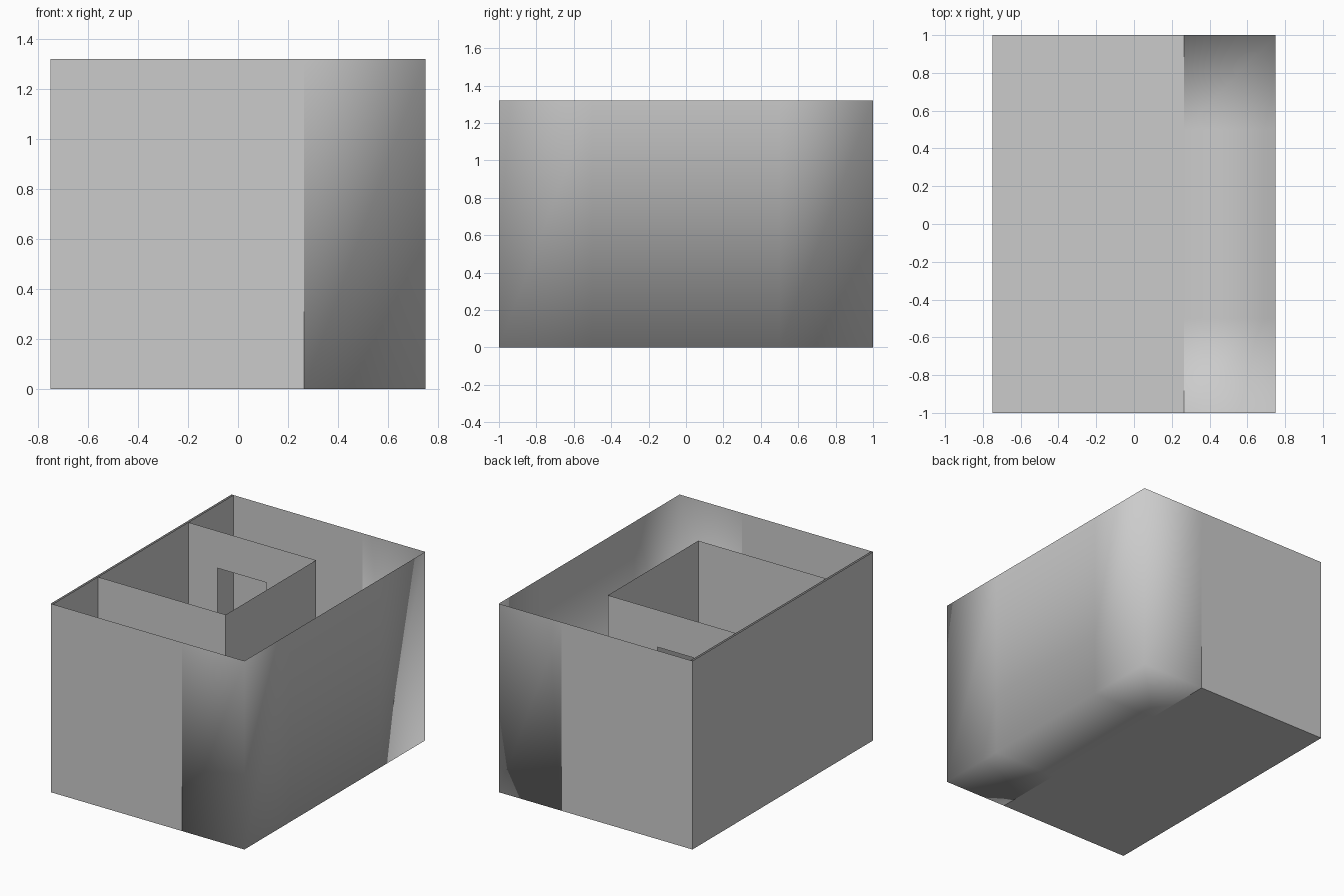
import bpy, bmesh

if "Cube" in bpy.data.objects:
    bpy.data.objects.remove(bpy.data.objects["Cube"])

H = 1.32            # wall height
XL, XR = -0.75, 0.75
XM = 0.265          # where the flat block meets the smooth-shaded side
XI = -0.735         # inner skin of the left wall


def make(name, quads, smooth=False):
    """Build a thin sheet object from (origin, u, v) parallelograms."""
    bm = bmesh.new()
    for o, u, v in quads:
        pts = [(0, 0), (1, 0), (1, 1), (0, 1)]
        bm.faces.new([bm.verts.new([o[i] + a * u[i] + b * v[i] for i in range(3)])
                      for a, b in pts])
    bmesh.ops.remove_doubles(bm, verts=bm.verts, dist=0.0005)
    for f in bm.faces:
        f.smooth = smooth
    me = bpy.data.meshes.new(name)
    bm.to_mesh(me)
    bm.free()
    ob = bpy.data.objects.new(name, me)
    bpy.context.collection.objects.link(ob)
    return ob


def wall_x(x0, x1, y, z0=0.0, z1=H):
    """Upright panel running along x, facing -y when x0 < x1."""
    return ((x0, y, z0), (x1 - x0, 0, 0), (0, 0, z1 - z0))


def wall_y(y0, y1, x):
    """Upright panel running along y, facing +x when y0 < y1."""
    return ((x, y0, 0), (0, y1 - y0, 0), (0, 0, H))


# Flat-shaded outer shell: front, back, left wall and floor
make("main_front_wall", [wall_x(XL, XM, -1)])
make("main_back_wall", [wall_x(XM, XL, 1)])
make("left_outer_wall", [wall_y(1, -1, XL)])
make("left_inner_wall", [wall_y(-1, 1, XI)])
make("main_floor", [((XL, -1, 0), (0, 2, 0), (XM - XL, 0, 0))])

# Smooth-shaded side: floor, front, right and back share their vertices
side = [wall_x(XM, XR, -1), wall_x(XR, XM, 1)]
ys = [-1, -0.5, 0, 0.5, 1]
for a, b in zip(ys, ys[1:]):
    side.append(wall_y(a, b, XR))
    side.append(((XM, a, 0), (0, b - a, 0), (XR - XM, 0, 0)))
make("side_shell", side, smooth=True)

# Inner room with a doorway in its rear wall
RX, DX0, DX1, DZ = 0.255, -0.51, -0.13, 1.06
make("room_front_wall", [wall_x(XI, RX, -0.5)])
make("room_right_wall", [wall_y(-0.5, 0.5, RX)])
make("room_back_wall", [
    wall_x(DX0, XI, 0.5, 0, DZ),
    wall_x(RX, DX1, 0.5, 0, DZ),
    wall_x(DX0, XI, 0.5, DZ, H),
    wall_x(DX1, DX0, 0.5, DZ, H),
    wall_x(RX, DX1, 0.5, DZ, H),
])
